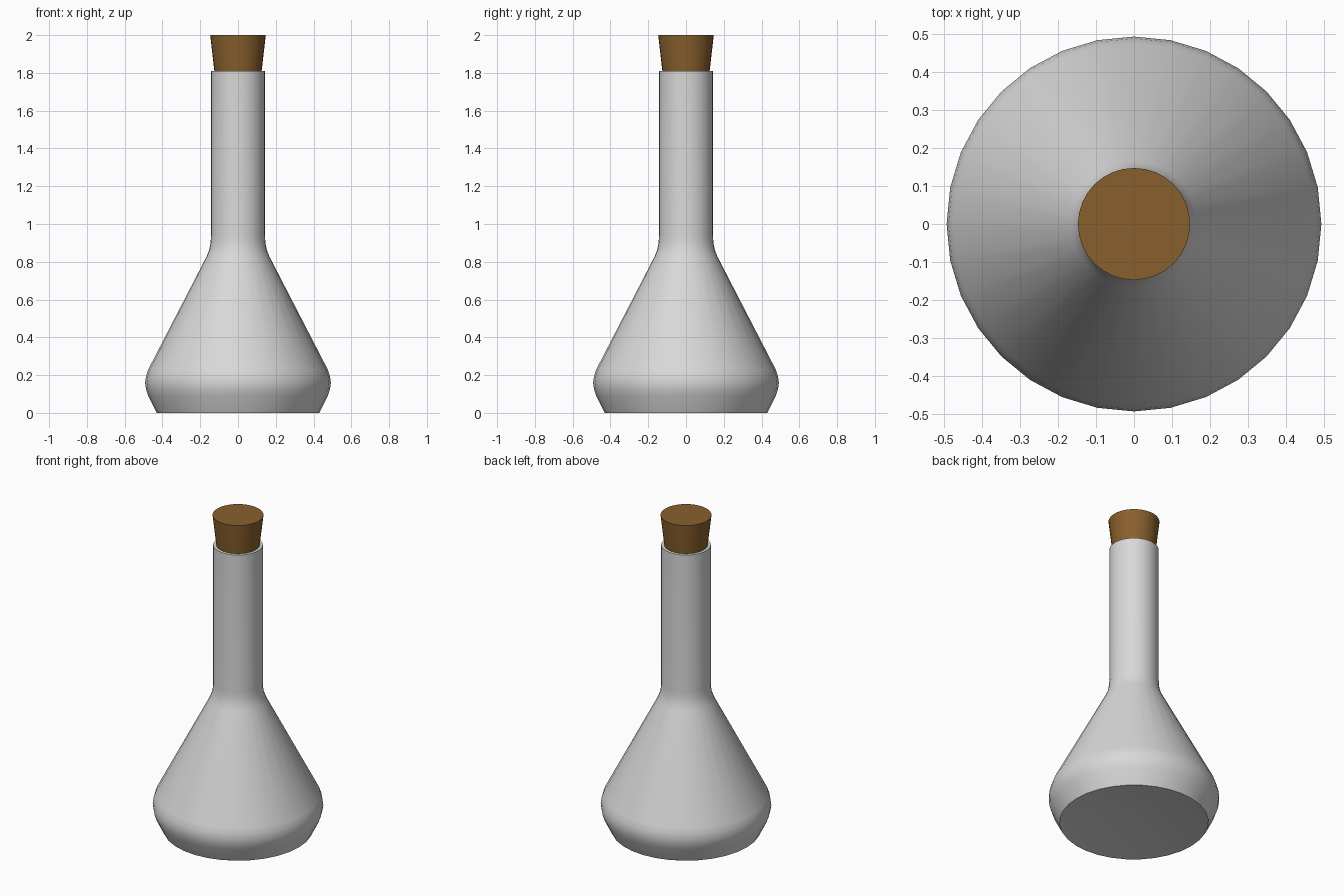
import bpy, bmesh, math

if "Cube" in bpy.data.objects:
    bpy.data.objects.remove(bpy.data.objects["Cube"])

SIDES = 32


def material(name, rgb):
    m = bpy.data.materials.new(name)
    m.diffuse_color = (*rgb, 1.0)
    m.use_nodes = True
    m.node_tree.nodes["Principled BSDF"].inputs["Base Color"].default_value = m.diffuse_color
    return m


def lathe(name, profile, mat, angle):
    """Revolve (radius, height) points about z; a zero radius closes to a tip."""
    bm = bmesh.new()
    rings = []
    for r, z in profile:
        rings.append([bm.verts.new((r * math.cos(2 * math.pi * i / SIDES),
                                    r * math.sin(2 * math.pi * i / SIDES), z))
                      for i in range(SIDES)])
    for low, high in zip(rings, rings[1:]):
        for i in range(SIDES):
            j = (i + 1) % SIDES
            bm.faces.new((low[i], low[j], high[j], high[i]))
    if profile[0][0] > 0:
        bm.faces.new(rings[0][::-1])
    bm.faces.new(rings[-1])
    bmesh.ops.remove_doubles(bm, verts=bm.verts, dist=1e-5)
    mesh = bpy.data.meshes.new(name)
    bm.to_mesh(mesh)
    bm.free()
    mesh.materials.append(mat)
    obj = bpy.data.objects.new(name, mesh)
    bpy.context.collection.objects.link(obj)
    bpy.ops.object.select_all(action='DESELECT')
    obj.select_set(True)
    bpy.context.view_layer.objects.active = obj
    bpy.ops.object.shade_smooth_by_angle(angle=math.radians(angle))
    return obj


glass = material("grey_glass", (0.69, 0.69, 0.69))
cork = material("brown_cork", (0.25, 0.117, 0.026))

# Flask: dished base, rounded shoulder, cone, straight neck, flat rim
lathe("flask", [(0, 0.05), (0.43, 0), (0.475, 0.09), (0.487, 0.125), (0.492, 0.16),
                (0.487, 0.195), (0.475, 0.23), (0.165, 0.83), (0.152, 0.865),
                (0.145, 0.9), (0.143, 0.94), (0.143, 1.81)], glass, 40)

# Tapered stopper standing in the mouth of the neck
lathe("stopper", [(0.125, 1.808), (0.147, 2.0)], cork, 40)
